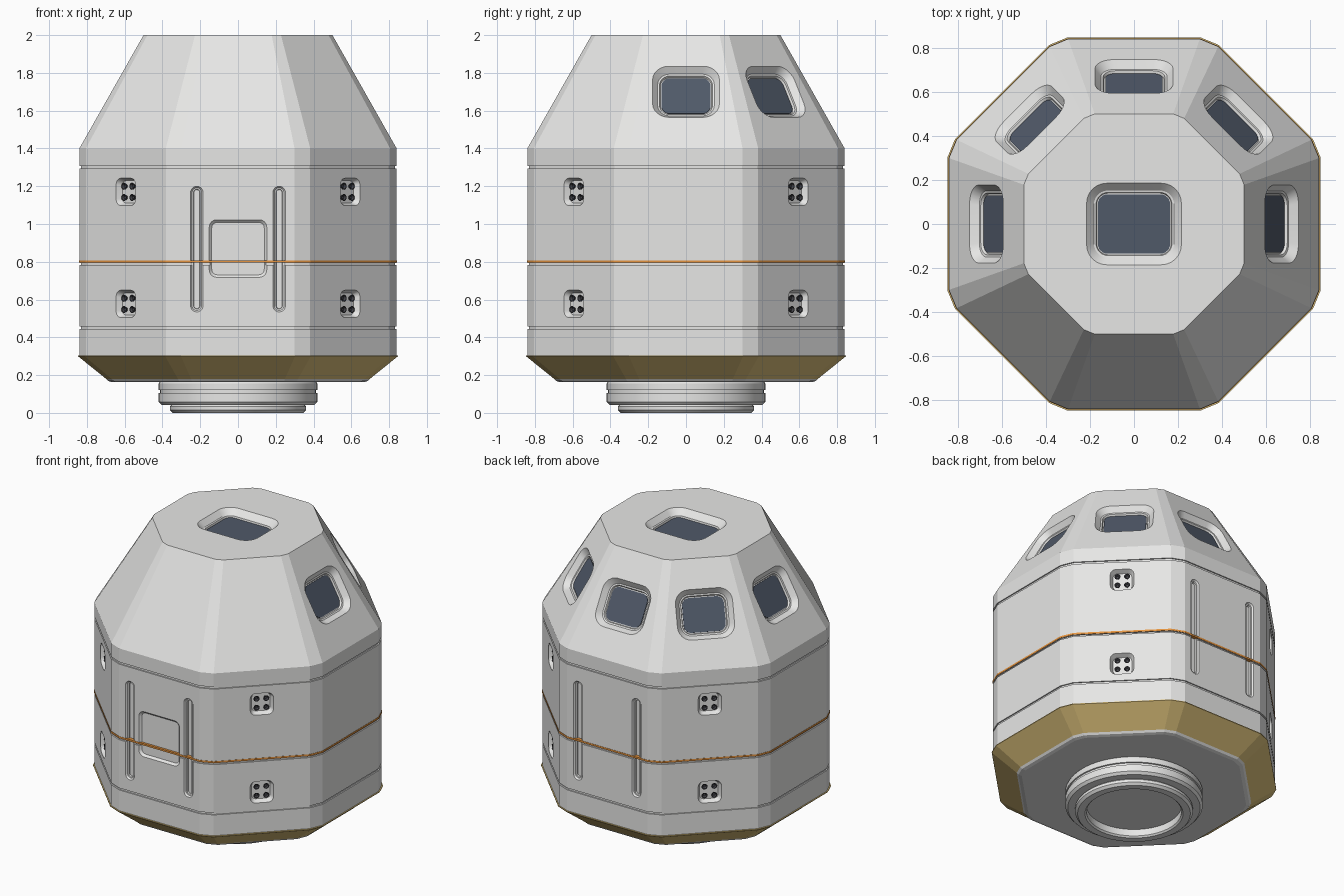
import bpy, bmesh, math
from mathutils import Matrix, Vector

if "Cube" in bpy.data.objects:
    bpy.data.objects.remove(bpy.data.objects["Cube"])


def material(name, rgb):
    m = bpy.data.materials.new(name)
    m.use_nodes = True
    m.diffuse_color = (*rgb, 1)
    node = next(n for n in m.node_tree.nodes if n.type == 'BSDF_PRINCIPLED')
    node.inputs["Base Color"].default_value = (*rgb, 1)
    return m


HULL = material("hull light grey", (0.8, 0.8, 0.79))
GOLD = material("gold foil", (0.73, 0.54, 0.2))
ORANGE = material("orange trim", (0.8, 0.3, 0.05))
GLASS = material("slate glass", (0.08, 0.1, 0.14))
DARK = material("dark nozzle", (0.06, 0.06, 0.07))


def finish(bm, name, mat):
    bmesh.ops.recalc_face_normals(bm, faces=bm.faces)
    mesh = bpy.data.meshes.new(name)
    bm.to_mesh(mesh)
    bm.free()
    mesh.materials.append(mat)
    ob = bpy.data.objects.new(name, mesh)
    bpy.context.collection.objects.link(ob)
    return ob


def smooth(ob):
    bpy.ops.object.select_all(action='DESELECT')
    ob.select_set(True)
    bpy.context.view_layer.objects.active = ob
    bpy.ops.object.shade_smooth_by_angle(angle=math.radians(18))


def loft(bm, rings):
    """Skin a stack of equal-length point rings and cap both ends."""
    rows = [[bm.verts.new(p) for p in ring] for ring in rings]
    n = len(rows[0])
    for a, b in zip(rows, rows[1:]):
        for i in range(n):
            j = (i + 1) % n
            bm.faces.new((a[i], a[j], b[j], b[i]))
    bm.faces.new(rows[0])
    bm.faces.new(rows[-1])


def octagon(apothem, z):
    """Octagon with a small chamfer on each corner."""
    half = apothem * math.tan(math.pi / 8) * 0.86
    pts = []
    for k in range(8):
        turn = Matrix.Rotation(k * math.pi / 4, 3, 'Z')
        pts += [turn @ Vector((apothem, s * half, z)) for s in (-1, 1)]
    return pts


def circle(radius, z, n=64):
    return [Vector((radius * math.cos(i * math.tau / n),
                    radius * math.sin(i * math.tau / n), z)) for i in range(n)]


def rounded_rect(w, h, r, z):
    pts = []
    for k, (sx, sy) in enumerate(((1, 1), (-1, 1), (-1, -1), (1, -1))):
        for i in range(7):
            a = (k + i / 6) * math.pi / 2
            pts.append(Vector((sx * (w / 2 - r) + r * math.cos(a),
                               sy * (h / 2 - r) + r * math.sin(a), z)))
    return pts


def stack(name, mat, section, profile):
    bm = bmesh.new()
    loft(bm, [section(r, z) for r, z in profile])
    return finish(bm, name, mat)


def place(angle, radius, z, tilt=0.0, side=0.0):
    """Frame on a hull face: local x sideways, y up, z outward."""
    axes = Matrix(((0, 0, 1, 0), (1, 0, 0, 0), (0, 1, 0, 0), (0, 0, 0, 1)))
    return (Matrix.Rotation(math.radians(angle), 4, 'Z')
            @ Matrix.Translation((radius, side, z))
            @ Matrix.Rotation(-tilt, 4, 'Y') @ axes)


def recess(bm, frame, levels):
    """Tapered cutter; levels are (width, height, corner, depth)."""
    a, b = levels[:2]
    t = 0.01 / b[3]
    start = [p + (p - q) * t for p, q in zip(a[:3], b[:3])] + [-0.01]
    loft(bm, [[frame @ p for p in rounded_rect(w, h, r, -d)]
              for w, h, r, d in (start, *levels[1:])])


# Hull wall with seam grooves, and sloping roof
R = 0.84
hull_profile = [(R, 0.3)]
for low, high in ((0.445, 0.458), (0.784, 0.794), (1.294, 1.308)):
    hull_profile += [(R, low), (R - 0.008, low), (R - 0.008, high), (R, high)]
hull_profile += [(R, 1.4), (0.5, 2.0)]
hull = stack("hull", HULL, octagon, hull_profile)

# Frames of every recessed feature
slope = math.atan2(R - 0.5, 0.6)
window_frames = [place(a, 0.67, 1.7, slope) for a in (0, 45, 90, 135, 180)]
roof_frame = Matrix.Translation((0, 0, 2))
pad_frames = [place(a, R, z) for a in (45, 135, 225, 315) for z in (0.577, 1.17)]
slot_frames = [place(a, R, 0.867, side=s) for a in (90, 270) for s in (-0.218, 0.218)]

cut = bmesh.new()
for f in window_frames:
    recess(cut, f, [(0.355, 0.31, 0.085, 0), (0.3, 0.255, 0.065, 0.035),
                    (0.28, 0.235, 0.055, 0.037), (0.272, 0.226, 0.052, 0.05)])
recess(cut, roof_frame, [(0.43, 0.37, 0.09, 0), (0.365, 0.305, 0.065, 0.035),
                         (0.345, 0.287, 0.055, 0.037), (0.338, 0.28, 0.052, 0.05)])
for f in pad_frames:
    recess(cut, f, [(0.145, 0.145, 0.035, 0), (0.115, 0.118, 0.026, 0.032)])
for f in slot_frames:
    recess(cut, f, [(0.066, 0.665, 0.0325, 0), (0.05, 0.649, 0.0245, 0.01),
                    (0.034, 0.633, 0.0165, 0.011), (0.03, 0.629, 0.0145, 0.022)])
recess(cut, place(270, R, 0.87), [(0.305, 0.305, 0.04, 0), (0.278, 0.278, 0.03, 0.014)])
cutter = finish(cut, "recess_cutter", HULL)
cutter.hide_render = True

mod = hull.modifiers.new("recesses", 'BOOLEAN')
mod.operation = 'DIFFERENCE'
mod.solver = 'EXACT'
mod.object = cutter
bpy.context.view_layer.objects.active = hull
bpy.ops.object.modifier_apply(modifier=mod.name)
bpy.data.objects.remove(cutter)
smooth(hull)

# Window panes
panes = bmesh.new()
for f, w, h in [(f, 0.26, 0.214) for f in window_frames] + [(roof_frame, 0.328, 0.27)]:
    loft(panes, [[f @ p for p in rounded_rect(w, h, 0.045, z)] for z in (-0.051, -0.045)])
finish(panes, "window_panes", GLASS)

# Thruster nozzles, four in each pad
nozzles = bmesh.new()
for f in pad_frames:
    for sx in (-0.03, 0.03):
        for sy in (-0.03, 0.03):
            at = f @ Matrix.Translation((sx, sy, -0.008))
            loft(nozzles, [[at @ p for p in circle(r, z, 16)]
                           for r, z in ((0.01, -0.027), (0.019, -0.008), (0.014, -0.008),
                                        (0.008, -0.018))])
smooth(finish(nozzles, "thruster_nozzles", DARK))

# Trim line, foil skirt and base plate
stack("trim_line", ORANGE, octagon, [(R + 0.002, 0.795), (R + 0.002, 0.807)])
stack("foil_skirt", GOLD, octagon, [(0.698, 0.18), (0.847, 0.3), (0.847, 0.305), (0.83, 0.305)])
stack("base_plate", HULL, octagon, [(0.668, 0.163), (0.688, 0.169), (0.7, 0.182)])

# Docking ring with a recessed port
docking = stack("docking_ring", HULL, circle, [
    (0.41, 0.17), (0.42, 0.155), (0.42, 0.122), (0.412, 0.12), (0.412, 0.106),
    (0.42, 0.104), (0.42, 0.058), (0.405, 0.042), (0.352, 0.042), (0.36, 0.034),
    (0.36, 0.015), (0.345, 0), (0.3, 0), (0.29, 0.01), (0.29, 0.055)])
smooth(docking)
